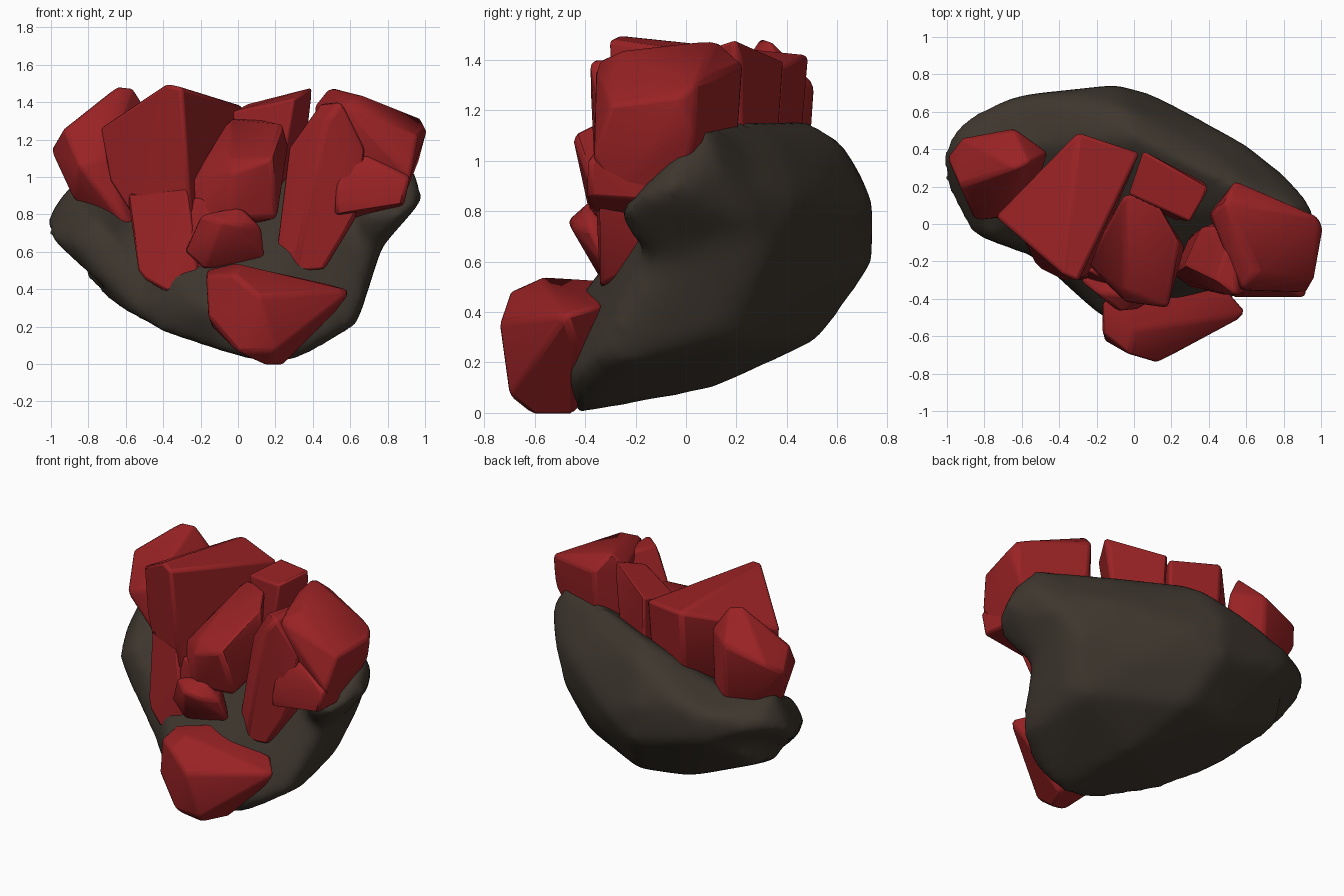
import bpy, bmesh, math


def material(name, rgb):
    m = bpy.data.materials.new(name)
    m.diffuse_color = (*rgb, 1)
    return m


RED = material("crystal_red", (0.32, 0.016, 0.018))
DARK = material("dark_stone", (0.047, 0.037, 0.027))


def hull_into(bm, pts):
    """Add the convex hull of a few corner points to a bmesh."""
    vs = [bm.verts.new(p) for p in pts]
    r = bmesh.ops.convex_hull(bm, input=vs)
    junk = [g for g in r["geom_interior"] + r["geom_unused"] if isinstance(g, bmesh.types.BMVert)]
    bmesh.ops.delete(bm, geom=list(set(junk)), context='VERTS')


def finish(name, bm, mat):
    bmesh.ops.recalc_face_normals(bm, faces=bm.faces)
    me = bpy.data.meshes.new(name)
    bm.to_mesh(me)
    bm.free()
    me.materials.append(mat)
    ob = bpy.data.objects.new(name, me)
    bpy.context.collection.objects.link(ob)
    return ob


def smooth(ob, deg):
    bpy.ops.object.select_all(action='DESELECT')
    ob.select_set(True)
    bpy.context.view_layer.objects.active = ob
    bpy.ops.object.shade_smooth_by_angle(angle=math.radians(deg))


def crystal(name, *parts, bevel=0.02):
    """A faceted red chunk made of one or more convex blocks with softened edges."""
    bm = bmesh.new()
    for pts in parts:
        hull_into(bm, pts)
    bmesh.ops.dissolve_limit(bm, angle_limit=math.radians(9), verts=bm.verts, edges=bm.edges)
    ob = finish(name, bm, RED)
    b = ob.modifiers.new("soft_edges", 'BEVEL')
    b.width, b.segments, b.limit_method, b.angle_limit = bevel, 2, 'ANGLE', math.radians(25)
    smooth(ob, 35)
    return ob


# Stone base: main sloping mass, right nose and left lobe, fused and smoothed
bm = bmesh.new()
hull_into(bm, [
    (0.2, -0.44, -0.01), (0.34, -0.42, 0.03), (-0.02, -0.47, 0.04), (0.64, -0.2, 0.21),
    (0.62, -0.35, 0.22), (0.67, -0.28, 0.36), (0.5, -0.34, 0.4), (0.45, -0.46, 0.14),
    (-0.42, -0.26, 0.17), (-0.7, -0.02, 0.33), (-0.16, -0.52, 0.3), (0.1, -0.5, 0.36),
    (0.67, -0.15, 0.48), (0.1, 0.1, 0.09), (0.0, 0.53, 0.29), (-0.35, 0.45, 0.3),
    (0.66, 0.12, 0.33), (0.58, 0.22, 0.28), (0.72, 0.32, 0.62), (0.35, 0.5, 0.5),
    (-0.1, 0.74, 0.58), (-0.1, 0.745, 0.83), (-0.6, 0.69, 0.7), (-0.6, 0.69, 0.88),
    (0.12, 0.69, 0.7), (-0.35, 0.69, 0.95), (-0.05, 0.62, 1.08), (0.0, 0.47, 1.17),
    (0.58, 0.44, 0.85), (0.74, 0.1, 1.16), (0.45, 0.36, 1.08), (0.86, 0.2, 0.9),
    (-0.85, 0.4, 0.5), (-0.7, 0.4, 0.9), (-0.6, 0.0, 0.7)])
# nose on the right
hull_into(bm, [
    (0.99, -0.05, 0.87), (0.96, -0.2, 0.86), (0.96, -0.03, 1.03), (0.94, 0.12, 0.98),
    (0.86, 0.08, 1.15), (0.76, -0.22, 0.7), (0.68, -0.27, 0.8), (0.9, -0.25, 0.8),
    (0.5, 0.1, 0.6), (0.6, 0.2, 1.12), (0.58, 0.4, 0.85), (0.62, 0.0, 0.45), (0.8, 0.28, 0.75)])
# lobe on the left
hull_into(bm, [
    (-1.03, 0.36, 0.77), (-1.02, 0.22, 0.67), (-0.99, 0.48, 0.8), (-0.9, 0.32, 0.97),
    (-0.94, 0.5, 0.88), (-0.87, -0.06, 0.64), (-0.75, -0.08, 0.76), (-0.74, -0.06, 0.42),
    (-0.5, -0.2, 0.25), (-0.5, -0.15, 0.5), (-0.4, 0.3, 0.4), (-0.5, 0.4, 0.95),
    (-0.64, 0.68, 0.88), (-0.64, 0.68, 0.7), (-0.9, 0.57, 0.8), (-0.3, 0.5, 0.35)])
rock = finish("stone_base", bm, DARK)
rm = rock.modifiers.new("fuse", 'REMESH')
rm.mode, rm.voxel_size = 'VOXEL', 0.035
rm.use_smooth_shade = True
sm = rock.modifiers.new("weather", 'SMOOTH')
sm.factor, sm.iterations = 0.5, 14
smooth(rock, 180)

# Left crystal, leaning outward
crystal("left_crystal", [
    (-1.0, 0.36, 1.14), (-0.92, 0.46, 1.22), (-0.64, 0.51, 1.3), (-0.64, 0.3, 1.49),
    (-0.56, 0.33, 1.48), (-0.46, 0.38, 1.32), (-0.93, 0.2, 1.26), (-0.85, 0.02, 1.06),
    (-0.7, 0.04, 1.1), (-0.88, 0.2, 0.88), (-0.57, 0.05, 0.7), (-0.5, 0.4, 0.75),
    (-0.82, 0.42, 0.92), (-0.64, 0.49, 0.95)])

# Large wedge crystal with a stalk running down the stone
crystal("large_crystal", [
    (-0.74, 0.04, 1.26), (-0.38, -0.27, 1.5), (-0.3, -0.31, 1.48), (-0.3, 0.49, 1.42),
    (0.03, 0.38, 1.38), (0.02, 0.36, 1.05), (-0.69, 0.0, 0.98), (-0.3, 0.45, 0.95),
    (-0.56, -0.1, 0.78), (-0.25, -0.28, 0.8), (-0.2, 0.1, 0.8)], [
    (-0.6, -0.08, 0.92), (-0.27, -0.28, 0.95), (-0.54, -0.2, 0.5), (-0.5, -0.24, 0.45),
    (-0.38, -0.3, 0.38), (-0.2, -0.3, 0.44), (-0.22, -0.29, 0.6), (-0.2, -0.05, 0.5),
    (-0.4, -0.02, 0.45), (-0.25, 0.0, 0.85)])

# Central crystal
crystal("centre_crystal", [
    (-0.25, -0.2, 0.98), (-0.05, -0.35, 1.1), (-0.05, 0.16, 1.31), (0.1, 0.15, 1.31),
    (0.24, -0.1, 1.28), (0.27, -0.12, 1.17), (0.18, -0.45, 1.1), (-0.04, -0.42, 1.02),
    (0.21, -0.34, 0.78), (-0.05, -0.38, 0.78), (-0.25, -0.22, 0.7), (0.1, 0.1, 0.75)], [
    (-0.24, -0.25, 0.9), (-0.05, -0.35, 0.85), (-0.31, -0.27, 0.62), (-0.2, -0.28, 0.46),
    (0.05, -0.25, 0.5), (0.0, 0.0, 0.8)])

# Small knob below the central crystal
crystal("small_crystal", [
    (-0.29, -0.3, 0.6), (-0.2, -0.37, 0.8), (0.0, -0.38, 0.84), (0.04, -0.4, 0.82),
    (0.13, -0.38, 0.73), (0.15, -0.3, 0.55), (-0.18, -0.32, 0.5), (-0.08, -0.47, 0.76),
    (0.02, -0.46, 0.74), (0.05, -0.2, 0.55), (-0.2, -0.2, 0.6), (0.0, -0.2, 0.8)])

# Front slab at the foot of the stone
crystal("front_crystal", [
    (-0.17, -0.58, 0.47), (-0.17, -0.42, 0.5), (0.0, -0.57, 0.54), (0.05, -0.3, 0.52),
    (0.12, -0.74, 0.36), (-0.02, -0.7, 0.48), (0.61, -0.48, 0.39), (0.48, -0.33, 0.43),
    (0.52, -0.44, 0.27), (0.24, -0.44, -0.01), (0.15, -0.6, -0.01), (0.0, -0.68, 0.06),
    (-0.16, -0.62, 0.25), (-0.14, -0.45, 0.2), (0.2, -0.7, 0.07)])

# Back bar crystal
crystal("back_crystal", [
    (-0.03, 0.16, 1.35), (0.05, 0.39, 1.39), (0.3, 0.01, 1.42), (0.4, 0.19, 1.48),
    (0.38, 0.22, 1.4), (0.06, 0.36, 0.95), (0.34, 0.22, 0.95), (0.22, 0.02, 0.95),
    (0.0, 0.14, 0.95)])

# Tall right crystal
crystal("tall_right_crystal", [
    (0.27, -0.22, 1.15), (0.44, -0.3, 1.39), (0.55, -0.38, 1.4), (0.47, -0.38, 1.3),
    (0.68, -0.32, 1.15), (0.63, -0.34, 0.78), (0.46, -0.34, 0.5), (0.3, -0.34, 0.49),
    (0.2, -0.27, 0.56), (0.25, -0.1, 0.6), (0.55, 0.05, 0.7), (0.55, 0.0, 1.4),
    (0.36, -0.02, 1.2)])

# Broad right crystal: upper block and lower knee
crystal("right_crystal", [
    (0.41, 0.05, 1.38), (0.54, 0.23, 1.38), (0.49, 0.12, 1.48), (0.66, 0.1, 1.43),
    (0.57, -0.36, 1.39), (0.66, -0.25, 1.44), (0.98, 0.04, 1.31), (1.01, -0.02, 1.25),
    (0.96, -0.3, 1.22), (0.97, 0.03, 1.1), (0.92, -0.37, 1.0), (0.88, -0.3, 0.87),
    (0.55, 0.2, 0.95), (0.4, 0.05, 0.95), (0.65, -0.2, 0.9), (0.88, 0.0, 0.9)], [
    (0.52, -0.38, 0.8), (0.89, -0.39, 0.86), (0.92, -0.39, 1.0), (0.52, -0.39, 0.86),
    (0.7, -0.3, 1.12), (0.53, -0.33, 1.08), (0.55, -0.1, 0.76), (0.88, -0.1, 0.84),
    (0.85, 0.05, 1.1), (0.5, 0.05, 1.05)])
